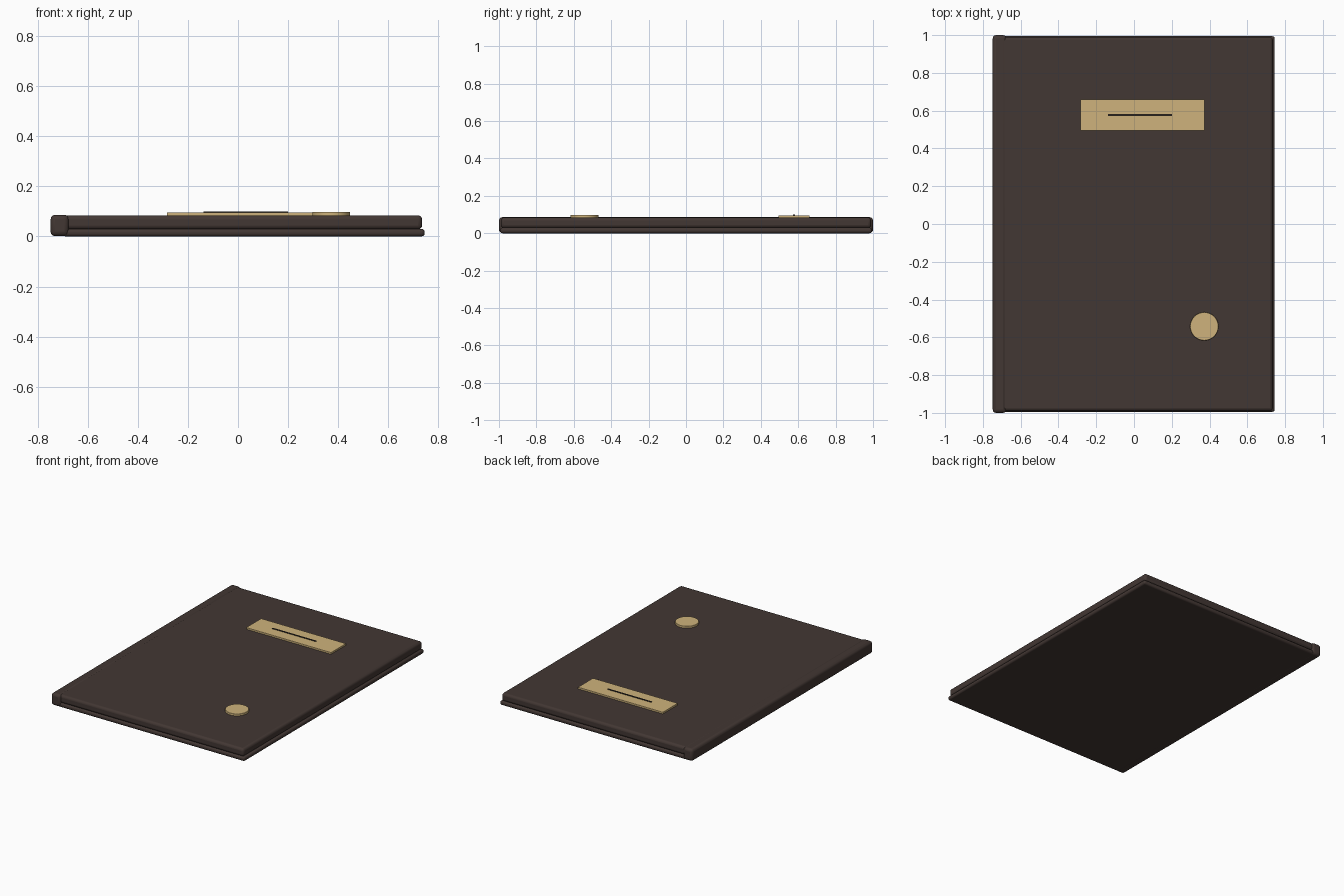
import bpy, math

if "Cube" in bpy.data.objects:
    bpy.data.objects.remove(bpy.data.objects["Cube"])


def material(name, rgb):
    m = bpy.data.materials.new(name)
    m.diffuse_color = (*rgb, 1)
    m.use_nodes = True
    m.node_tree.nodes["Principled BSDF"].inputs["Base Color"].default_value = m.diffuse_color
    return m


leather = material("dark_leather", (0.055, 0.038, 0.033))
brass = material("brass", (0.62, 0.45, 0.2))
ink = material("dark_line", (0.02, 0.015, 0.012))


def finish(ob, name, mat, bevel, segments=3):
    ob.name = name
    ob.data.materials.append(mat)
    if bevel:
        mod = ob.modifiers.new("rounded_edges", 'BEVEL')
        mod.width = bevel
        mod.segments = segments
        mod.limit_method = 'ANGLE'
    bpy.ops.object.shade_smooth_by_angle(angle=math.radians(35))
    return ob


def box(name, x, y, z, mat, bevel=0):
    """Box from (min, max) pairs on each axis."""
    bpy.ops.mesh.primitive_cube_add(
        size=1, location=[(a + b) / 2 for a, b in (x, y, z)])
    ob = bpy.context.object
    ob.scale = [b - a for a, b in (x, y, z)]
    bpy.ops.object.transform_apply(location=False, rotation=False, scale=True)
    return finish(ob, name, mat, bevel)


# Covers and spine
box("back_cover", (-0.70, 0.745), (-0.994, 0.994), (0, 0.03), leather, 0.012)
box("front_cover", (-0.70, 0.735), (-0.99, 0.99), (0.028, 0.084), leather, 0.016)
box("spine", (-0.748, -0.675), (-1, 1), (0.001, 0.086), leather, 0.018)

# Title plate with an engraved rule
box("title_plate", (-0.283, 0.373), (0.495, 0.66), (0.082, 0.096), brass, 0.001)
box("plate_rule", (-0.138, 0.2), (0.573, 0.582), (0.094, 0.1), ink)

# Round clasp stud
bpy.ops.mesh.primitive_cylinder_add(
    vertices=48, radius=0.075, depth=0.016, location=(0.372, -0.542, 0.09))
finish(bpy.context.object, "round_stud", brass, 0.002, 2)
